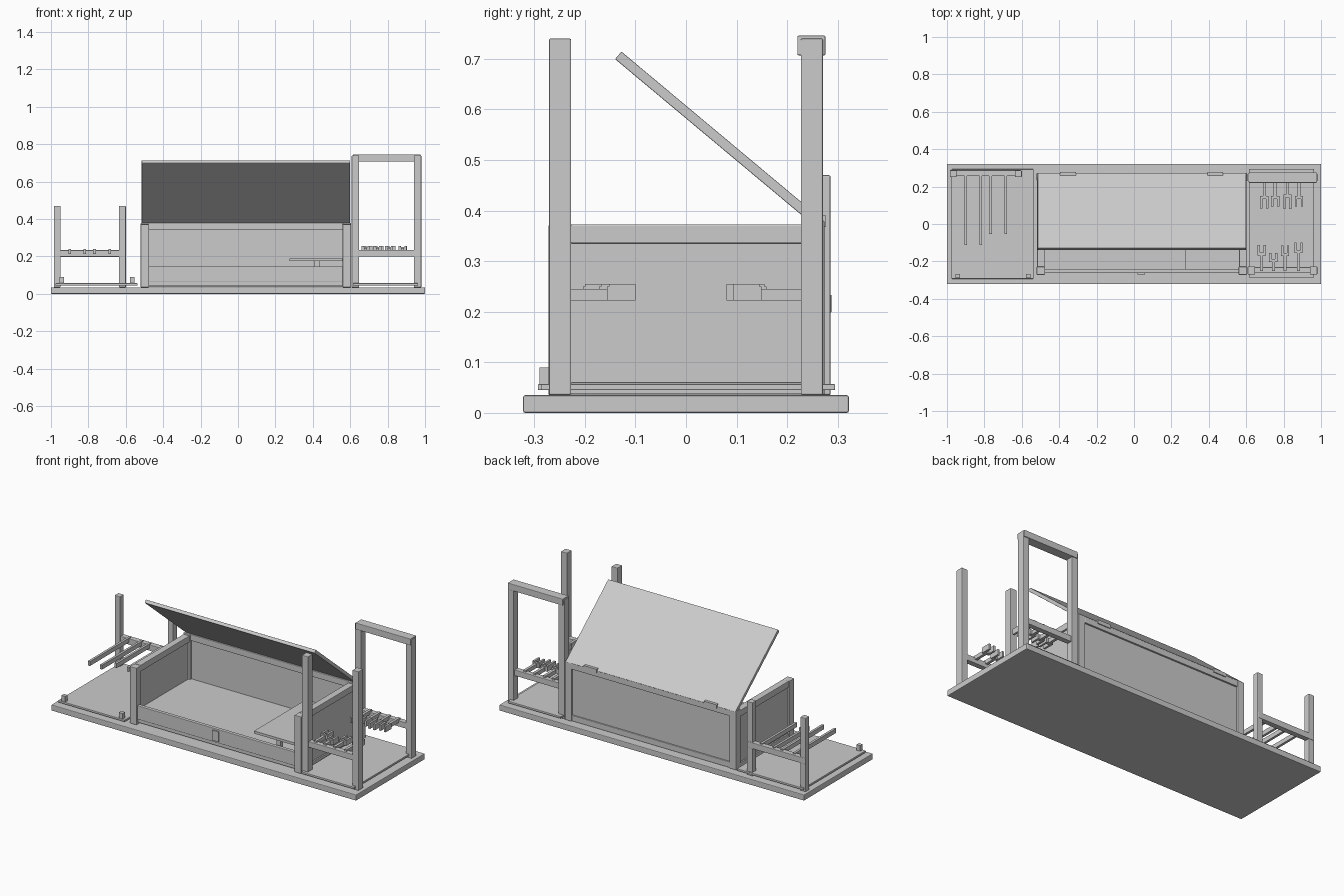
import bpy, math
from mathutils import Matrix, Vector

wood = bpy.data.materials.new("plain grey")
wood.diffuse_color = (0.6, 0.6, 0.6, 1)


def box(name, x0, x1, y0, y1, z0, z1, bevel=0.0):
    """Axis-aligned box from its limits, optionally with chamfered edges."""
    v = [(x, y, z) for x in (x0, x1) for y in (y0, y1) for z in (z0, z1)]
    f = [(0, 1, 3, 2), (4, 6, 7, 5), (0, 4, 5, 1), (2, 3, 7, 6), (0, 2, 6, 4), (1, 5, 7, 3)]
    me = bpy.data.meshes.new(name)
    me.from_pydata(v, [], f)
    me.materials.append(wood)
    ob = bpy.data.objects.new(name, me)
    bpy.context.collection.objects.link(ob)
    if bevel:
        m = ob.modifiers.new("bevel", 'BEVEL')
        m.width = bevel
        m.segments = 2
    return ob


B = 0.003

# Ground slab and the two thin floor mats
box("base_slab", -1, 1, -0.322, 0.322, 0, 0.035, 0.004)
box("left_mat", -0.975, -0.538, -0.293, 0.293, 0.045, 0.057, 0.002)
box("right_mat", 0.615, 0.962, -0.287, 0.295, 0.045, 0.057, 0.002)
for x in (-0.943, -0.566):
    box("mat_block", x - 0.012, x + 0.012, -0.29, -0.267, 0.057, 0.09)

# Chest frame: corner posts, rails and panels
for x0, x1 in ((-0.52, -0.476), (0.56, 0.604)):
    box("chest_front_post", x0, x1, -0.272, -0.228, 0.035, 0.372, B)
    box("chest_back_post", x0, x1, 0.23, 0.274, 0.035, 0.38, B)
    box("chest_side_top_rail", x0 + 0.002, x1 - 0.002, -0.228, 0.23, 0.335, 0.373, B)
    box("chest_side_bottom_rail", x0 + 0.004, x1 - 0.004, -0.228, 0.23, 0.036, 0.06, B)
    c = (x0 + x1) / 2
    box("chest_side_panel", c - 0.01, c + 0.01, -0.235, 0.235, 0.055, 0.34)
box("chest_back_top_rail", -0.478, 0.562, 0.233, 0.272, 0.343, 0.38, B)
box("chest_back_bottom_rail", -0.478, 0.562, 0.236, 0.27, 0.036, 0.07, B)
box("chest_back_panel", -0.478, 0.562, 0.243, 0.262, 0.06, 0.345)
box("chest_front_board", -0.478, 0.562, -0.262, -0.24, 0.065, 0.147, B)
box("chest_front_sill", -0.478, 0.562, -0.255, -0.235, 0.045, 0.067)
box("chest_floor", -0.49, 0.575, -0.242, 0.245, 0.095, 0.113)
box("chest_latch", 0.02, 0.06, -0.27, -0.26, 0.077, 0.137)

# Inner shelf with its prop
box("inner_shelf", 0.275, 0.575, -0.242, 0.243, 0.175, 0.19)
box("shelf_prop", 0.41, 0.435, -0.225, -0.2, 0.05, 0.176)

# Raised lid, hinged at the back; local -y runs toward its free edge
lid = box("chest_lid", -0.515, 0.6, -0.523, 0, 0, 0.0195, 0.002)
lid.matrix_world = Matrix.Translation(Vector((0, 0.261, 0.364))) @ Matrix.Rotation(math.radians(-39.9), 4, 'X')
for x in (-0.353, 0.435):
    box("lid_hinge", x - 0.042, x + 0.042, 0.26, 0.277, 0.368, 0.39)

# Low rack on the left with four long rods
for x in (-0.967, -0.618):
    box("left_rack_post", x - 0.018, x + 0.018, 0.25, 0.286, 0.035, 0.47, B)
box("left_rack_rail", -0.985, -0.605, 0.256, 0.288, 0.198, 0.234, B)
for x, y in ((-0.9, -0.112), (-0.82, -0.112), (-0.767, -0.053), (-0.685, -0.053)):
    box("left_rack_rod", x - 0.007, x + 0.007, y, 0.275, 0.213, 0.239)

# Tall racks on the right: back one has a top beam, front one has free posts
for s in (-1, 1):
    for x in (0.628, 0.96):
        box("right_rack_post", x - 0.02, x + 0.02, s * 0.249 - 0.022, s * 0.249 + 0.022, 0.035, 0.74, B)
    box("right_rack_rail", 0.63, 0.96, s * 0.247 - 0.016, s * 0.247 + 0.016, 0.2, 0.235, B)
box("right_rack_top_beam", 0.615, 0.977, 0.22, 0.276, 0.707, 0.746, B)

# Forked pegs: side, x, fork start and fork tip distance from centre
pegs = [(1, 0.697, 0.145, 0.083), (1, 0.755, 0.145, 0.093), (1, 0.82, 0.155, 0.08), (1, 0.882, 0.145, 0.093),
        (-1, 0.683, 0.165, 0.112), (-1, 0.745, 0.2, 0.155), (-1, 0.808, 0.168, 0.115), (-1, 0.88, 0.152, 0.1)]
for s, x, start, tip in pegs:
    def span(a, b):
        return sorted((s * a, s * b))
    box("peg_stem", x - 0.008, x + 0.008, *span(0.25, start), 0.222, 0.245)
    box("peg_yoke", x - 0.022, x + 0.022, *span(start + 0.004, start - 0.012), 0.222, 0.25)
    for d in (-0.016, 0.016):
        box("peg_prong", x + d - 0.006, x + d + 0.006, *span(start, tip), 0.222, 0.255)
